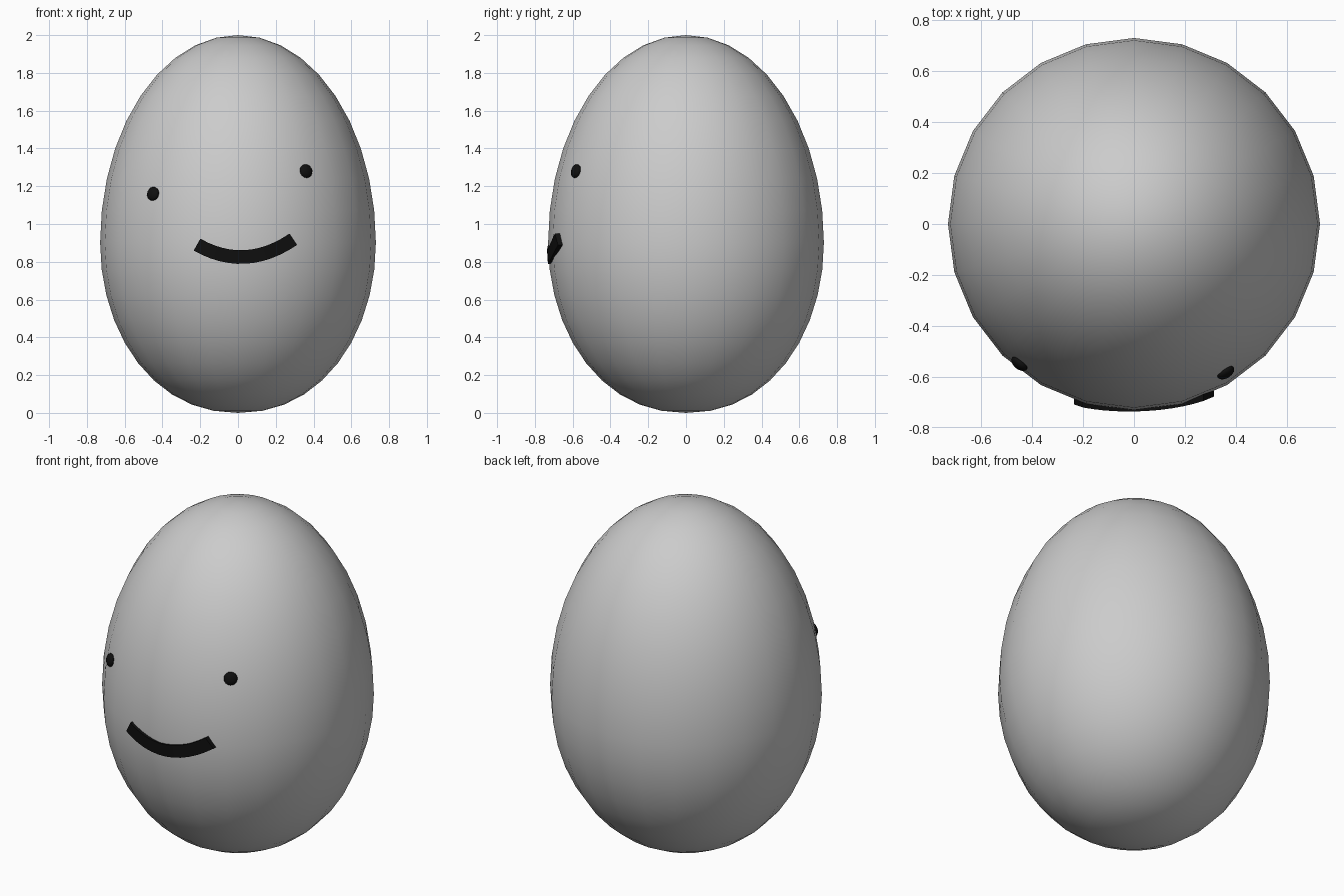
import bpy, bmesh, math
from mathutils import Vector

if "Cube" in bpy.data.objects:
    bpy.data.objects.remove(bpy.data.objects["Cube"])

RMAX, ZMID = 0.73, 0.9
SIDES, RINGS = 24, 20

black = bpy.data.materials.new("black")
black.diffuse_color = (0.005, 0.005, 0.005, 1)
black.use_nodes = True
black.node_tree.nodes["Principled BSDF"].inputs["Base Color"].default_value = black.diffuse_color


def egg_point(t):
    """Radius and height of the egg profile, t runs from 0 (bottom) to pi (top)."""
    c, s = math.cos(t), math.sin(t)
    if c > 0:  # fuller bottom
        return RMAX * s ** 0.93, ZMID - 0.9 * c
    return RMAX * s, ZMID - 1.1 * c


def egg_radius(z):
    h = (ZMID - z) / 0.9 if z < ZMID else (z - ZMID) / 1.1
    return RMAX * math.sqrt(max(0, 1 - h * h)) ** (0.93 if z < ZMID else 1)


def add_object(name, bm, material=None, angle=None):
    bmesh.ops.recalc_face_normals(bm, faces=bm.faces)
    mesh = bpy.data.meshes.new(name)
    bm.to_mesh(mesh)
    bm.free()
    obj = bpy.data.objects.new(name, mesh)
    bpy.context.collection.objects.link(obj)
    if material:
        mesh.materials.append(material)
    bpy.ops.object.select_all(action='DESELECT')
    obj.select_set(True)
    bpy.context.view_layer.objects.active = obj
    if angle is None:
        bpy.ops.object.shade_smooth()
    else:
        bpy.ops.object.shade_smooth_by_angle(angle=math.radians(angle))
    return obj


# Egg-shaped body: rings of a revolved profile closed by two poles
bm = bmesh.new()
rings = []
for i in range(1, RINGS):
    r, z = egg_point(math.pi * i / RINGS)
    rings.append([bm.verts.new((r * math.cos(2 * math.pi * k / SIDES),
                                r * math.sin(2 * math.pi * k / SIDES), z))
                  for k in range(SIDES)])
bottom, top = bm.verts.new((0, 0, 0)), bm.verts.new((0, 0, 2))
for k in range(SIDES):
    n = (k + 1) % SIDES
    for a, b in zip(rings, rings[1:]):
        bm.faces.new((a[k], a[n], b[n], b[k]))
    bm.faces.new((bottom, rings[0][n], rings[0][k]))
    bm.faces.new((top, rings[-1][k], rings[-1][n]))
add_object("body", bm)

# Eyes: flattened spheres lying on the surface
for name, x, z in (("left_eye", -0.45, 1.16), ("right_eye", 0.36, 1.28)):
    r = egg_radius(z)
    y = -math.sqrt(r * r - x * x)
    bm = bmesh.new()
    bmesh.ops.create_uvsphere(bm, u_segments=16, v_segments=10, radius=1)
    eye = add_object(name, bm, black)
    slope = (egg_radius(z - 0.01) - egg_radius(z + 0.01)) / 0.02
    normal = Vector((x / r, y / r, slope))
    eye.location = (x, y, z)
    eye.rotation_euler = normal.to_track_quat('Z', 'Y').to_euler()
    eye.scale = (0.037, 0.037, 0.021)

# Mouth: curved band wrapped on the front of the body
STEPS, X0, X1, XC, HALF = 12, -0.217, 0.293, 0.015, 0.036
bm = bmesh.new()
sections = []
for i in range(STEPS + 1):
    t = i / STEPS
    x = X0 + (X1 - X0) * t
    z = 0.825 + 1.22 * (x - XC) ** 2
    across = Vector((-2.44 * (x - XC), 1)).normalized() * HALF
    offset = 0.006 + 0.012 * (2 * t - 1) ** 2
    section = []
    for side, depth in ((-1, offset), (1, offset), (1, -0.03), (-1, -0.03)):
        px, pz = x + side * across.x, z + side * across.y
        py = -math.sqrt(egg_radius(pz) ** 2 - px * px) - depth
        section.append(bm.verts.new((px, py, pz)))
    sections.append(section)
for a, b in zip(sections, sections[1:]):
    for j in range(4):
        n = (j + 1) % 4
        bm.faces.new((a[j], a[n], b[n], b[j]))
bm.faces.new(sections[0])
bm.faces.new(sections[-1])
add_object("mouth", bm, black, angle=30)
